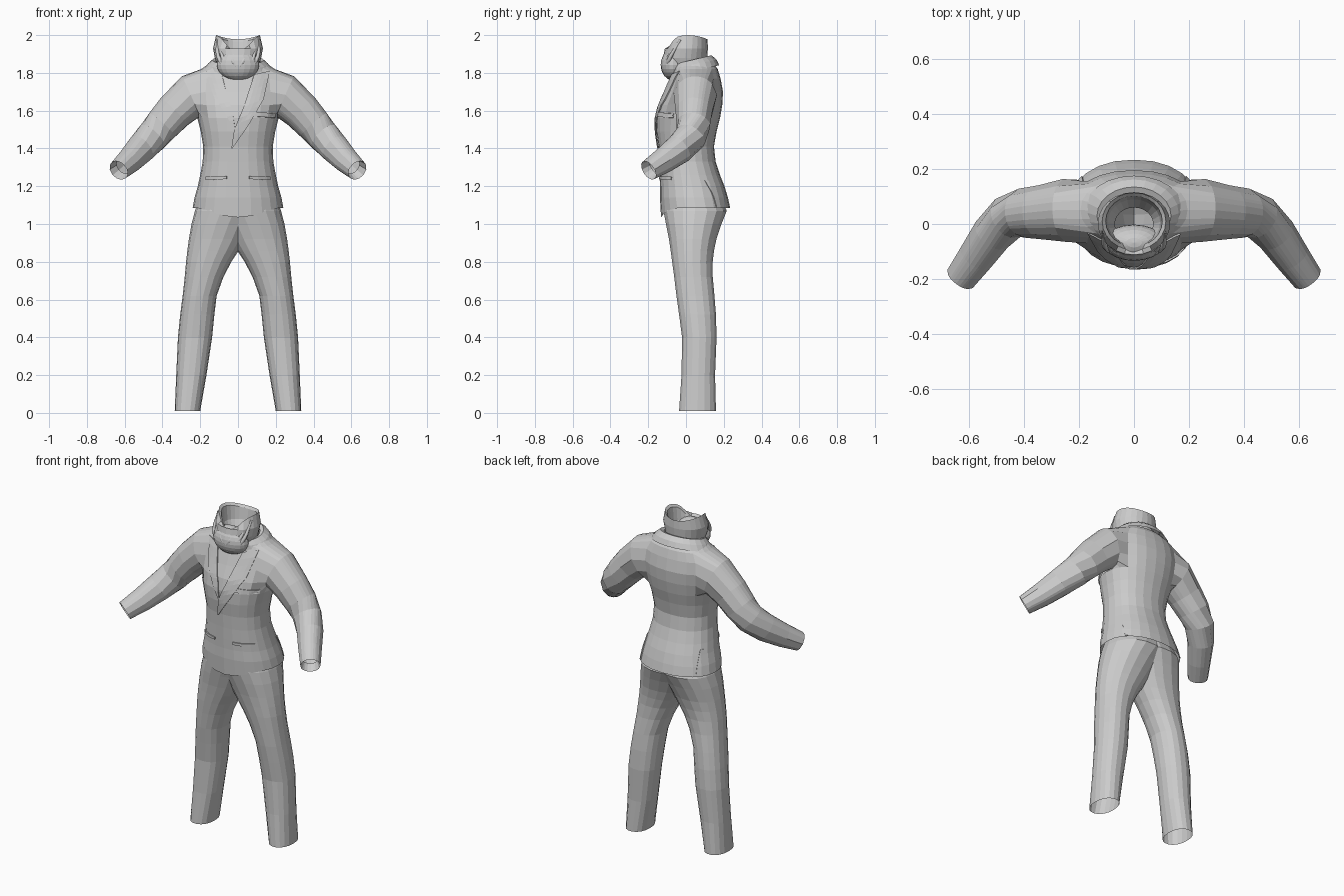
import bpy, bmesh
from math import sin, cos, pi, atan2, copysign
from mathutils import Vector as V
from mathutils.bvhtree import BVHTree

if "Cube" in bpy.data.objects:
    bpy.data.objects.remove(bpy.data.objects["Cube"])


def finish(bm, name):
    bmesh.ops.recalc_face_normals(bm, faces=bm.faces)
    me = bpy.data.meshes.new(name)
    bm.to_mesh(me)
    ob = bpy.data.objects.new(name, me)
    bpy.context.collection.objects.link(ob)
    return ob


def oval(z, x0, x1, y0, y1, n, power=2.2, lift=None):
    """Rounded cross-section between x0..x1 and y0..y1; lift(angle) adds height."""
    pts = []
    for i in range(n):
        a = 2 * pi * i / n
        c = copysign(abs(cos(a)) ** (2 / power), cos(a))
        s = copysign(abs(sin(a)) ** (2 / power), sin(a))
        pts.append(V(((x0 + x1) / 2 + c * (x1 - x0) / 2,
                      (y0 + y1) / 2 + s * (y1 - y0) / 2,
                      z + (lift(a) if lift else 0))))
    return pts


def skin(bm, rings):
    """Join rings of points or vertices with quads; returns vertex rings."""
    rows = [[p if isinstance(p, bmesh.types.BMVert) else bm.verts.new(p) for p in r] for r in rings]
    for a, b in zip(rows, rows[1:]):
        for i in range(len(a)):
            j = (i + 1) % len(a)
            bm.faces.new((a[i], a[j], b[j], b[i]))
    return rows


# Trousers: two legs overlapping at the centre seam
legs = [(.01, .20, .335, -.038, .16), (.2, .167, .327, -.025, .155), (.4, .137, .318, -.022, .163),
        (.52, .125, .306, -.038, .16), (.62, .113, .293, -.052, .152), (.72, .077, .282, -.064, .143),
        (.8, .035, .275, -.075, .143), (.86, -.004, .268, -.083, .15), (.92, -.04, .26, -.092, .163),
        (1.0, -.08, .246, -.108, .19), (1.07, -.12, .228, -.122, .218), (1.14, -.13, .2, -.11, .19)]
for side, label in ((1, "left"), (-1, "right")):
    bm = bmesh.new()
    skin(bm, [[V((p.x * side, p.y, p.z)) for p in oval(*r, 18)] for r in legs])
    finish(bm, label + "_trouser_leg")

# Jacket body
N = 24
body = [(1.085, .24, -.132, .234), (1.14, .23, -.138, .222), (1.2, .213, -.138, .204),
        (1.26, .2, -.14, .18), (1.33, .187, -.142, .157), (1.41, .184, -.146, .148),
        (1.49, .197, -.157, .162), (1.56, .215, -.158, .18), (1.63, .228, -.143, .192),
        (1.70, .235, -.112, .196), (1.77, .228, -.085, .183), (1.82, .195, -.065, .168),
        (1.85, .15, -.05, .145), (1.862, .12, -.04, .12)]
hem = lambda a: -.05 * max(0, -sin(a)) ** 5
bm = bmesh.new()
rows = skin(bm, [oval(z, -h, h, f, b, N, 2.2, hem if i == 0 else None)
                 for i, (z, h, f, b) in enumerate(body)])

# Sleeves grow from armholes cut in the body
LO, HI, C = 7, 11, 3
path = [((.10, .05, 1.70), 0, 0), ((.25, .05, 1.675), .115, .117), ((.335, .043, 1.597), .099, .102),
        ((.40, .04, 1.525), .091, .094), ((.455, .025, 1.462), .083, .087), ((.515, -.035, 1.398), .075, .08),
        ((.575, -.12, 1.335), .066, .068), ((.632, -.198, 1.284), .057, .055)]
for side in (1, -1):
    col = lambda c: c % N if side > 0 else (N // 2 - c) % N
    idx = ([(LO, c) for c in range(-C, C)] + [(r, C) for r in range(LO, HI)]
           + [(HI, c) for c in range(C, -C, -1)] + [(r, -C) for r in range(HI, LO, -1)])
    edge = [rows[r][col(c)] for r, c in idx]
    inside = {rows[r][col(c)] for r in range(LO, HI + 1) for c in range(-C, C + 1)}
    bmesh.ops.delete(bm, geom=[f for f in bm.faces if all(v in inside for v in f.verts)],
                     context='FACES_ONLY')
    bmesh.ops.delete(bm, geom=[e for e in bm.edges if not e.link_faces], context='EDGES_FACES')
    angles = [atan2(v.co.z - 1.69, v.co.y - .05) for v in edge]
    rings = [edge]
    for i in range(1, len(path)):
        c = V(path[i][0])
        t = (V(path[min(i + 1, len(path) - 1)][0]) - V(path[i - 1][0])).normalized()
        u = V((0, 0, 1)).cross(t).normalized()
        w = t.cross(u)
        ring = [c + u * path[i][1] * cos(a) + w * path[i][2] * sin(a) for a in angles]
        rings.append([V((p.x * side, p.y, p.z)) for p in ring])
    # turned-in cuff
    cuff = [c + (u * cos(a) + w * sin(a)) * .045 - t * .05 for a in angles]
    rings.append([V((p.x * side, p.y, p.z)) for p in cuff])
    skin(bm, rings)
loose = [v for v in bm.verts if not v.link_faces]
bmesh.ops.delete(bm, geom=loose, context='VERTS')
finish(bm, "jacket")
tree = BVHTree.FromBMesh(bm)

# Jacket collar around the neck
bm = bmesh.new()
tilt = lambda a: .025 * sin(a)
skin(bm, [oval(z, -h, h, f, b, N, 2, tilt) for z, h, f, b in
          ((1.815, .185, -.085, .176), (1.845, .163, -.085, .162), (1.868, .135, -.075, .135),
           (1.86, .115, -.06, .115))])
finish(bm, "jacket_collar")


def along(line, t):
    k = min(int(t * (len(line) - 1)), len(line) - 2)
    return V(line[k]).lerp(V(line[k + 1]), t * (len(line) - 1) - k)


def applique(name, left, right, lift=.003, facing=-1, n=12, m=4):
    """Thin cloth laid on the jacket between two (x, z) lines."""
    bm = bmesh.new()
    grid = []
    for i in range(n + 1):
        row = []
        for j in range(m + 1):
            p = along(left, i / n).lerp(along(right, i / n), j / m)
            hit = tree.ray_cast(V((p.x, facing, p.y)), V((0, -facing, 0)))
            if hit[0] is None:
                hit = tree.find_nearest(V((p.x, facing * .1, p.y)))
            q = hit[0]
            row.append(bm.verts.new((q.x, q.y + facing * lift, q.z)))
        grid.append(row)
    for a, b in zip(grid, grid[1:]):
        for j in range(m):
            bm.faces.new((a[j], a[j + 1], b[j + 1], b[j]))
    ob = finish(bm, name)
    mod = ob.modifiers.new("cloth", 'SOLIDIFY')
    mod.thickness, mod.offset = .006, 0


# Lapels, front opening, pockets and rear vents
applique("left_lapel", [(.085, 1.79), (.03, 1.62), (-.02, 1.50), (-.035, 1.40)],
         [(.168, 1.81), (.135, 1.66), (.06, 1.53), (-.03, 1.40)], .006)
applique("right_lapel", [(-.168, 1.81), (-.13, 1.68), (-.07, 1.59), (-.02, 1.5)],
         [(-.085, 1.79), (-.06, 1.69), (-.03, 1.60), (-.015, 1.5)])
applique("breast_pocket", [(.08, 1.595), (.195, 1.585)], [(.08, 1.57), (.195, 1.562)], .005)
for s, label in ((1, "left"), (-1, "right")):
    applique(label + "_hip_pocket", [(s * .06, 1.253), (s * .17, 1.25)],
             [(s * .06, 1.238), (s * .17, 1.232)], .005)
    applique(label + "_rear_vent", [(s * .180, 1.23), (s * .188, 1.09)],
             [(s * .190, 1.23), (s * .200, 1.09)], .003, 1)

# Scarf wrapped round the neck with raised sides and a dip at the front
rim = lambda a: .022 * cos(a) ** 2 - .075 * max(0, -sin(a)) ** 5
bm = bmesh.new()
skin(bm, [oval(z, -h, h, f, b, N, 2, rim if top else None) for z, h, f, b, top in
          ((1.82, .105, -.10, .108, 0), (1.88, .123, -.122, .112, 0), (1.93, .132, -.112, .116, 0),
           (1.978, .116, -.095, .114, 1), (1.965, .103, -.082, .102, 1), (1.90, .095, -.075, .09, 0),
           (1.84, .07, -.06, .06, 0))])
finish(bm, "neck_scarf")

# Puffed front of the scarf
bm = bmesh.new()
bmesh.ops.create_uvsphere(bm, u_segments=20, v_segments=12, radius=1)
for v in bm.verts:
    x, y, z = v.co
    v.co = (x * .112, -.068 + y * .066, 1.843 + z * .083)
finish(bm, "scarf_front")

# Scarf folds sweeping from the sides down to the centre
for s, label in ((1, "left"), (-1, "right")):
    for i in range(4):
        cu = bpy.data.curves.new("fold", 'CURVE')
        cu.dimensions, cu.bevel_depth, cu.bevel_resolution, cu.resolution_u = '3D', .012, 1, 5
        sp = cu.splines.new('BEZIER')
        sp.bezier_points.add(2)
        pts = [((.112 - .018 * i) * s, -.03 - .018 * i, 1.975 - .022 * i),
               ((.095 - .022 * i) * s, -.092 - .009 * i, 1.865),
               (.008 * s, -.125 + .006 * (3 - i) - .002, 1.785 + .016 * i)]
        for bp, p, r in zip(sp.bezier_points, pts, (.5, 1, .6)):
            bp.co, bp.radius = p, r
            bp.handle_left_type = bp.handle_right_type = 'AUTO'
        ob = bpy.data.objects.new(f"{label}_scarf_fold_{i + 1}", cu)
        bpy.context.collection.objects.link(ob)
